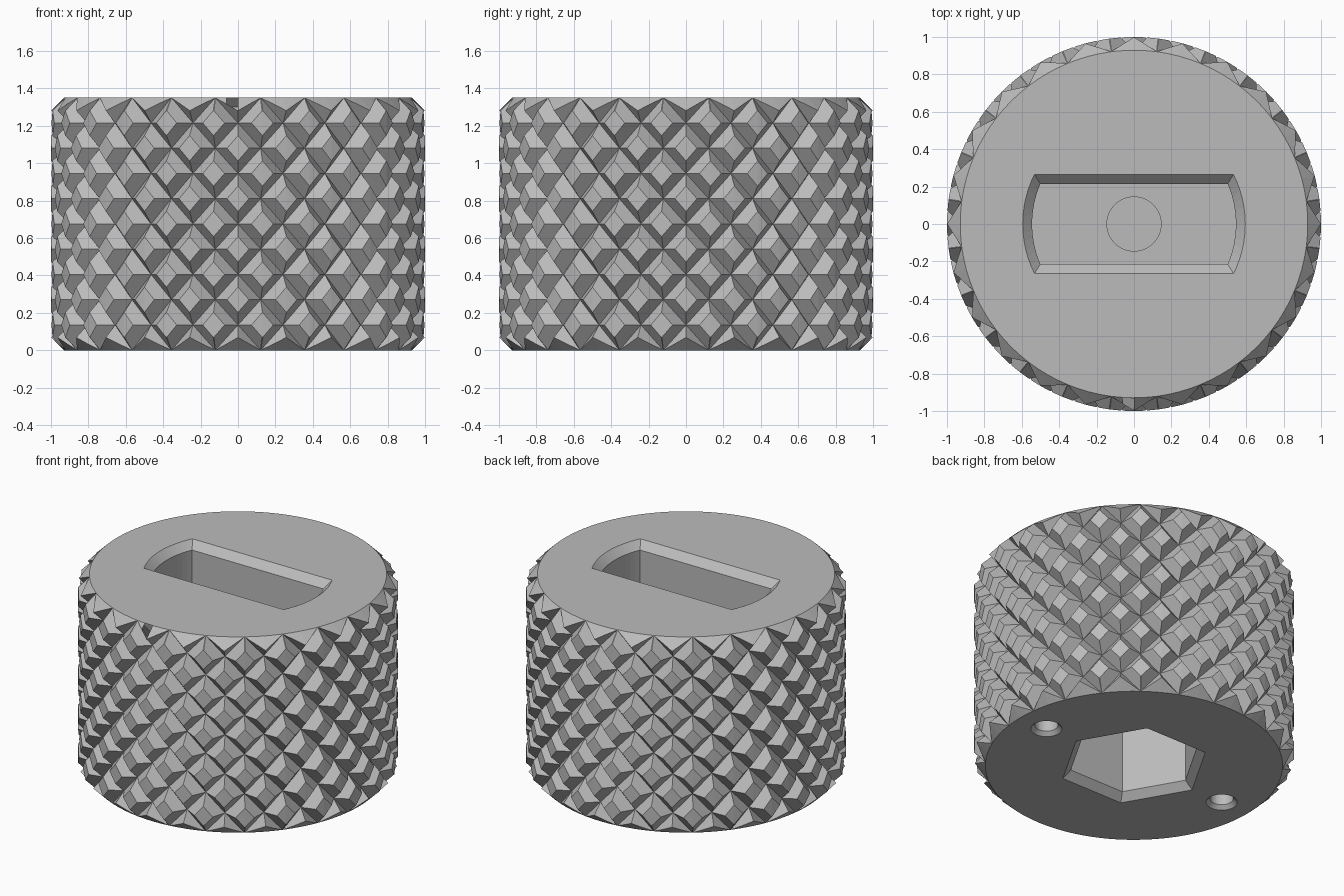
import bpy, bmesh, math

if "Cube" in bpy.data.objects:
    bpy.data.objects.remove(bpy.data.objects["Cube"])

H, R, R_LOW, R_TIP = 1.35, 1.0, 0.93, 1.07   # height, outer, groove and pyramid-tip radii
N, STEP = 48, 0.135                          # half pitches around, half pitch in height

grey = bpy.data.materials.new("plain_grey")
grey.diffuse_color = (0.5, 0.5, 0.5, 1)
grey.use_nodes = True
grey.node_tree.nodes["Principled BSDF"].inputs["Base Color"].default_value = grey.diffuse_color


def ring(r, n, z, cx=0.0):
    return [(cx + r * math.cos(2 * math.pi * i / n), r * math.sin(2 * math.pi * i / n), z)
            for i in range(n)]


def slot_ring(t, z):
    """Straight sides with rounded ends, grown outward by t."""
    h, r = 0.215 + t, 0.545 + t
    a, n = math.asin(h / r), 12
    arc = [-a + 2 * a * i / n for i in range(n + 1)]
    return [(r * math.cos(b + s), r * math.sin(b + s), z) for s in (0, math.pi) for b in arc]


def loft(name, rings, split=False):
    """Closed solid through the rings; split folds the quads into pyramids."""
    bm = bmesh.new()
    rows = [[bm.verts.new(p) for p in r] for r in rings]
    n = len(rows[0])
    for j in range(len(rows) - 1):
        for i in range(n):
            k = (i + 1) % n
            a, b, c, d = rows[j][i], rows[j][k], rows[j + 1][k], rows[j + 1][i]
            if not split:
                bm.faces.new((a, b, c, d))
            elif (i + j) % 2 == 0:
                bm.faces.new((a, b, d))
                bm.faces.new((b, c, d))
            else:
                bm.faces.new((a, b, c))
                bm.faces.new((a, c, d))
    bm.faces.new(rows[0][::-1])
    bm.faces.new(rows[-1])
    bmesh.ops.recalc_face_normals(bm, faces=bm.faces)
    me = bpy.data.meshes.new(name)
    bm.to_mesh(me)
    bm.free()
    me.materials.append(grey)
    ob = bpy.data.objects.new(name, me)
    bpy.context.collection.objects.link(ob)
    return ob


def combine(target, tool, operation):
    mod = target.modifiers.new(tool.name, 'BOOLEAN')
    mod.operation, mod.solver, mod.object = operation, 'EXACT', tool
    bpy.context.view_layer.objects.active = target
    bpy.ops.object.modifier_apply(modifier=mod.name)
    bpy.data.objects.remove(tool)


# Knurled body: a sheet of pyramids, taller than the knob
rows = []
for j in range(-2, 13):
    row = []
    for i in range(N):
        r = R_TIP if (i + j) % 2 == 0 else R_LOW
        a = 2 * math.pi * i / N
        row.append((r * math.cos(a), r * math.sin(a), j * STEP))
    rows.append(row)
knob = loft("knurled_knob", rows, split=True)

# Trim to a cylinder with bevelled ends, which flattens the pyramid tips
rim = R_LOW - 0.001
combine(knob, loft("bevelled_cylinder", [ring(rim, 96, 0), ring(R, 96, 0.07),
                                         ring(R, 96, H - 0.07), ring(rim, 96, H)]), 'INTERSECT')

# Chamfered slot in the top, with a round recess in its floor
floor = 0.78
combine(knob, loft("top_slot", [slot_ring(0, floor), slot_ring(0, H - 0.05),
                                slot_ring(0.07, H + 0.02)]), 'DIFFERENCE')
combine(knob, loft("round_recess", [ring(0.145, 48, floor - 0.08),
                                    ring(0.145, 48, floor + 0.05)]), 'DIFFERENCE')

# Chamfered hexagonal pocket in the bottom
combine(knob, loft("hex_pocket", [ring(0.495, 6, -0.02), ring(0.42, 6, 0.05),
                                  ring(0.42, 6, 0.6)]), 'DIFFERENCE')

# Two small countersunk holes in the bottom
for side in (-1, 1):
    x = side * 0.715
    combine(knob, loft("pin_hole", [ring(0.118, 32, -0.02, x), ring(0.073, 32, 0.025, x),
                                    ring(0.073, 32, 0.25, x)]), 'DIFFERENCE')
